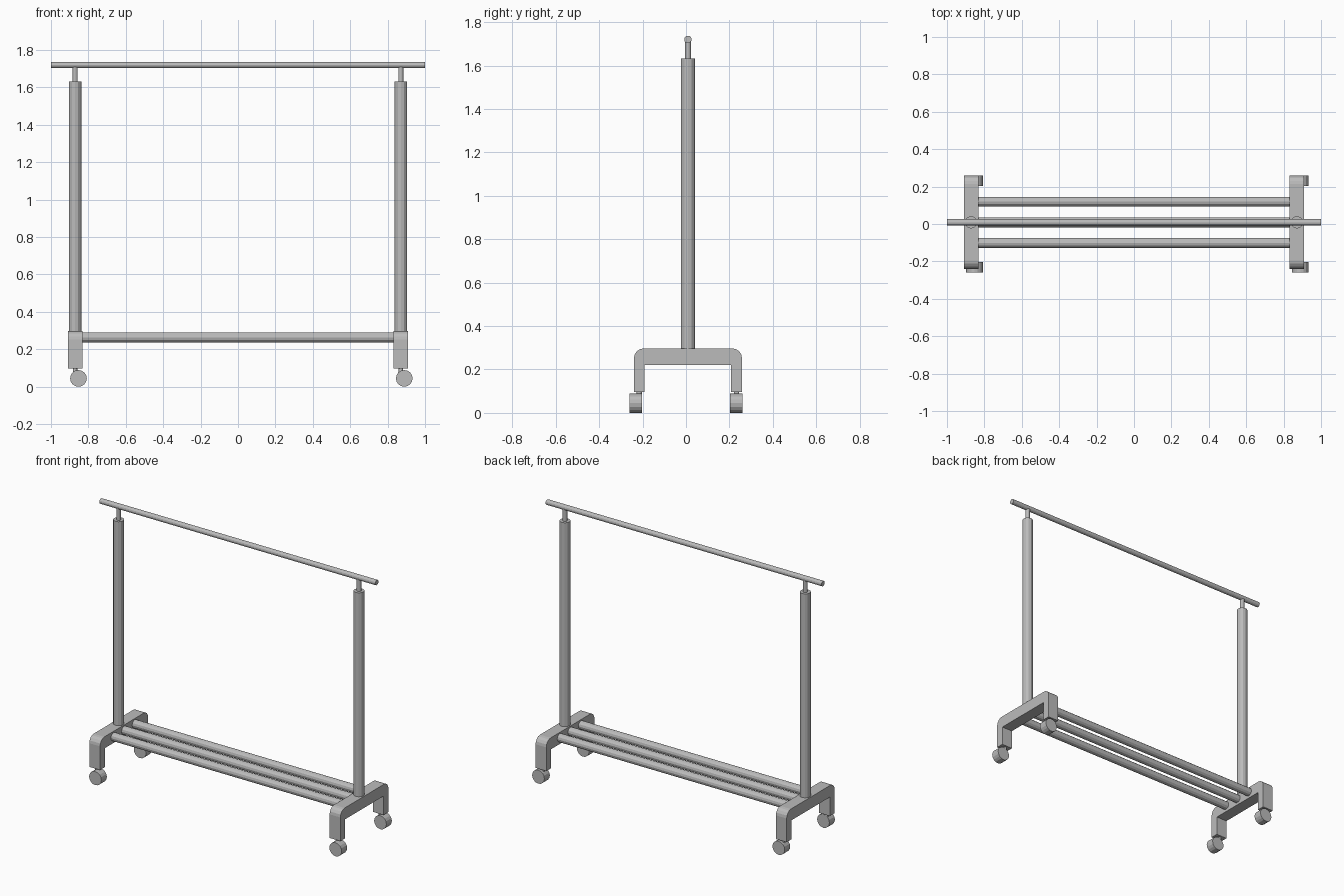
import bpy, bmesh, math
from mathutils import Vector

cube = bpy.data.objects.get("Cube")
if cube:
    bpy.data.objects.remove(cube, do_unlink=True)

GREY = (0.5, 0.5, 0.5, 1)
metal = bpy.data.materials.new("grey metal")
metal.use_nodes = True
metal.diffuse_color = GREY
metal.node_tree.nodes["Principled BSDF"].inputs["Base Color"].default_value = GREY

MID_Y = 0.009      # centre line of the frame
SIDE_X = 0.871     # distance of each upright from the middle
FOOT_TOP = 0.297


def finish(name, bm):
    bmesh.ops.recalc_face_normals(bm, faces=bm.faces)
    mesh = bpy.data.meshes.new(name)
    bm.to_mesh(mesh)
    bm.free()
    mesh.materials.append(metal)
    obj = bpy.data.objects.new(name, mesh)
    bpy.context.collection.objects.link(obj)
    return obj


def tube(name, start, end, radius, sides=12):
    """Flat-sided cylinder between two points."""
    start, end = Vector(start), Vector(end)
    axis = end - start
    bm = bmesh.new()
    bmesh.ops.create_cone(bm, cap_ends=True, segments=sides, radius1=radius,
                          radius2=radius, depth=axis.length)
    obj = finish(name, bm)
    obj.location = (start + end) / 2
    obj.rotation_euler = axis.to_track_quat('Z', 'Y').to_euler()
    return obj


def foot(name, x):
    """Bridge-shaped foot with rounded outer shoulders, extruded along x."""
    half, inner, width, r = 0.249, 0.199, 0.078, 0.045
    bottom, under = 0.097, 0.221
    right = [(inner, under), (inner, bottom), (half, bottom)]
    for i in range(5):
        a = math.pi / 2 * i / 4
        right.append((half - r + r * math.cos(a), FOOT_TOP - r + r * math.sin(a)))
    profile = right + [(-y, z) for y, z in reversed(right)]
    bm = bmesh.new()
    face = bm.faces.new([bm.verts.new((x - width / 2, MID_Y + y, z)) for y, z in profile])
    side = bmesh.ops.extrude_face_region(bm, geom=[face])
    verts = [v for v in side["geom"] if isinstance(v, bmesh.types.BMVert)]
    bmesh.ops.translate(bm, vec=(width, 0, 0), verts=verts)
    finish(name, bm)


# Uprights, feet and casters on both sides
for side, s in (("left", 1), ("right", -1)):
    x = s * SIDE_X
    foot(f"{side}_foot", x)
    tube(f"{side}_post", (x, MID_Y, FOOT_TOP - 0.01), (x, MID_Y, 1.633), 0.033)
    tube(f"{side}_neck", (x, MID_Y, 1.62), (x, MID_Y, 1.72), 0.014)
    for end, e in (("back", 1), ("front", -1)):
        y = e * 0.2315
        wheel_x = x + 0.018
        tube(f"{end}_{side}_caster_wheel", (wheel_x, y - 0.0285, 0.0445),
             (wheel_x, y + 0.0285, 0.0445), 0.0445, 16)
        stem_y = MID_Y + e * 0.224
        tube(f"{end}_{side}_caster_stem", (x, stem_y, 0.07), (x, stem_y, 0.11), 0.012)

# Hanging rail
tube("hanging_rail", (-1, MID_Y, 1.72), (1, MID_Y, 1.72), 0.017)

# Lower shelf of three rods
for name, offset in (("front", -0.11), ("middle", 0), ("back", 0.11)):
    y = MID_Y + offset
    tube(f"{name}_shelf_rod", (-SIDE_X, y, 0.263), (SIDE_X, y, 0.263), 0.0265)
